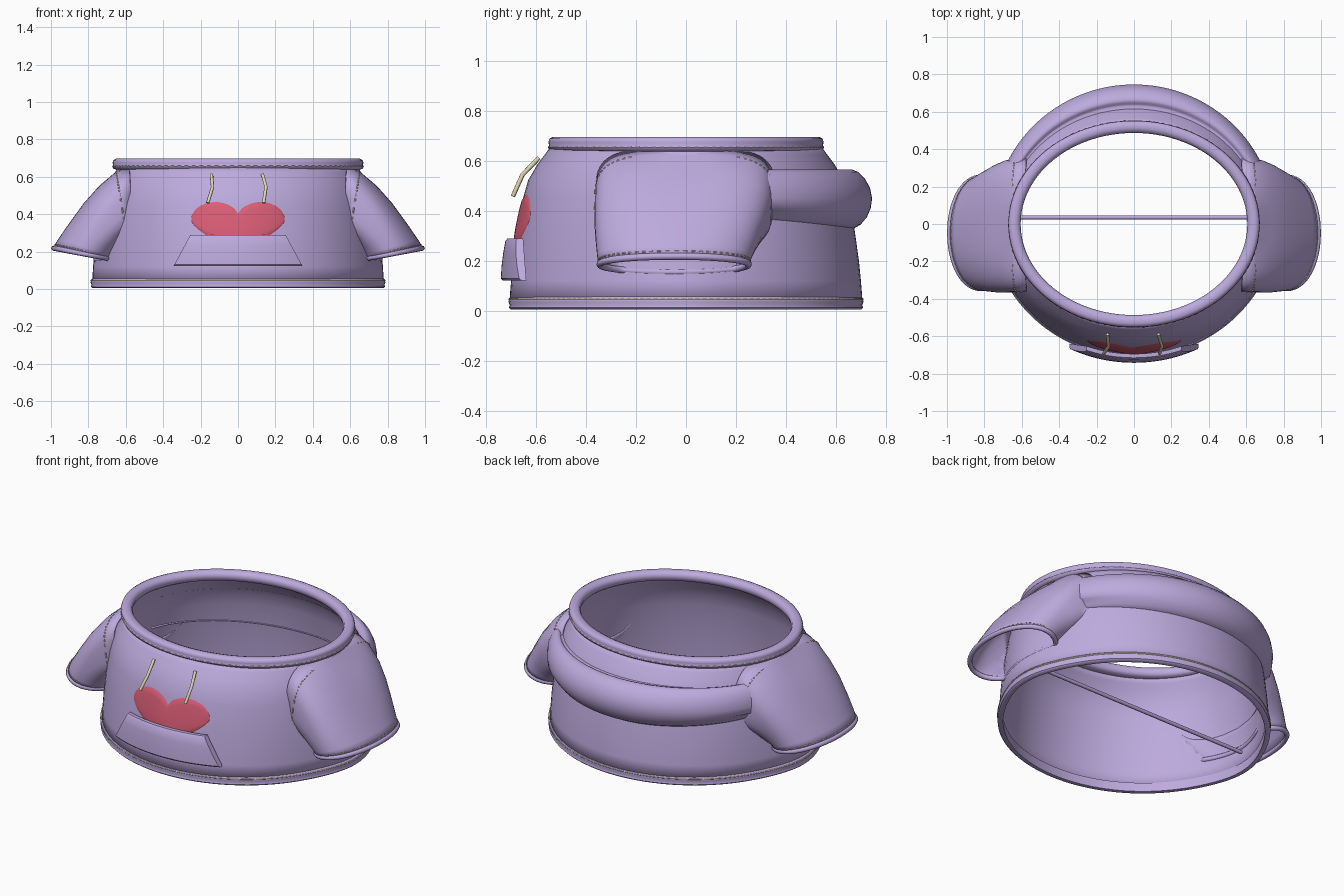
import bpy, bmesh, math

if "Cube" in bpy.data.objects:
    bpy.data.objects.remove(bpy.data.objects["Cube"])

def material(name, col):
    m = bpy.data.materials.new(name)
    m.diffuse_color = (*col, 1)
    m.use_nodes = True
    m.node_tree.nodes["Principled BSDF"].inputs["Base Color"].default_value = m.diffuse_color
    return m

LILAC = material("lilac fabric", (0.51, 0.405, 0.73))
RED = material("heart red", (0.70, 0.11, 0.18))
CREAM = material("cream cord", (0.76, 0.66, 0.46))

def grid(name, rings, mat, wrap=False, loop=False, caps=False, thick=0, angle=45):
    """Skin a list of point rows; wrap closes each row, loop joins last row to first."""
    bm = bmesh.new()
    v = [[bm.verts.new(p) for p in r] for r in rings]
    n, m = len(v), len(v[0])
    for i in range(n if loop else n - 1):
        for j in range(m if wrap else m - 1):
            a, b, k = v[i], v[(i + 1) % n], (j + 1) % m
            bm.faces.new((a[j], a[k], b[k], b[j]))
    if caps:
        bm.faces.new(v[0])
        bm.faces.new(v[-1])
    bmesh.ops.recalc_face_normals(bm, faces=bm.faces)
    me = bpy.data.meshes.new(name)
    bm.to_mesh(me)
    bm.free()
    me.materials.append(mat)
    ob = bpy.data.objects.new(name, me)
    bpy.context.collection.objects.link(ob)
    bpy.ops.object.select_all(action='DESELECT')
    bpy.context.view_layer.objects.active = ob
    ob.select_set(True)
    bpy.ops.object.shade_smooth_by_angle(angle=math.radians(angle))
    if thick:
        s = ob.modifiers.new("cloth thickness", 'SOLIDIFY')
        s.thickness, s.offset = thick, 0
    return ob

def tube(name, paths, radius, mat, cyclic=False, res=2):
    cu = bpy.data.curves.new(name, 'CURVE')
    cu.dimensions = '3D'
    cu.bevel_depth, cu.bevel_resolution, cu.use_fill_caps = radius, res, True
    for pts in paths:
        s = cu.splines.new('POLY')
        s.points.add(len(pts) - 1)
        for q, p in zip(s.points, pts):
            q.co = (*p, 1)
        s.use_cyclic_u = cyclic
    cu.materials.append(mat)
    ob = bpy.data.objects.new(name, cu)
    bpy.context.collection.objects.link(ob)
    return ob

def dashes(pts):
    return [pts[i:i + 2] for i in range(0, len(pts) - 1, 2)]

def bulge(y, z):
    """The lower body swells slightly under the arms."""
    return .03 * min(1, max(0, (.42 - z) / .25)) * math.exp(-(y / .24) ** 2)

def ellipse(rx, ry, z, n=96):
    pts = []
    for i in range(n):
        a = 2 * math.pi * i / n
        y = ry * math.sin(a)
        pts.append((rx * math.cos(a) + math.copysign(bulge(y, z), math.cos(a)) * min(1, abs(math.cos(a)) * 4), y, z))
    return pts

# Body: oval shell (z, rx, ry)
BODY = [(.03, .742, .70), (.12, .737, .693), (.2, .732, .685), (.32, .722, .668), (.45, .705, .645),
        (.52, .69, .625), (.58, .668, .59), (.62, .65, .56), (.655, .635, .535)]

def radii(z):
    z = min(max(z, BODY[0][0]), BODY[-1][0])
    for a, b in zip(BODY, BODY[1:]):
        if z <= b[0]:
            t = (z - a[0]) / (b[0] - a[0])
            return a[1] + t * (b[1] - a[1]), a[2] + t * (b[2] - a[2])

def front(x, z, off):
    rx, ry = radii(z)
    return (x, -(ry + off) * math.sqrt(1 - (x / (rx + off)) ** 2), z)

grid("body", [ellipse(rx, ry, z) for z, rx, ry in BODY], LILAC, wrap=True, thick=0.016)

# Neck band and hem: closed oval mouldings (offset, z)
def band(name, rx, ry, section):
    grid(name, [ellipse(rx + d, ry + d, z) for d, z in section], LILAC, wrap=True, loop=True, angle=60)

band("neck_band", .642, .523, [(-.03, .65), (-.036, .67), (-.028, .69), (-.01, .697), (.01, .697), (.024, .69),
     (.029, .675), (.025, .662), (.03, .655), (.024, .643), (.01, .638), (-.02, .64)])
band("hem", .737, .69, [(-.01, .005), (.012, .004), (.02, .012), (.016, .022), (.021, .035), (.019, .05),
     (.01, .059), (-.01, .058)])
tube("hem_stitches", [ellipse(.756, .709, .045, 160)], .0035, CREAM, cyclic=True, res=1)
tube("neck_stitches", dashes(ellipse(.670, .551, .656, 200)), .003, CREAM, res=0)

# Sleeves: (outer x, outer z, inner x, inner z, front y, back y, roundness) per ring
SLEEVE = [(.58, .645, .56, .27, -.355, .35, .5), (.65, .622, .59, .25, -.358, .345, .6),
          (.74, .545, .61, .23, -.36, .335, .68), (.82, .455, .63, .21, -.36, .31, .76),
          (.90, .345, .64, .19, -.355, .28, .85), (.955, .265, .65, .172, -.35, .258, .93),
          (.985, .218, .65, .155, -.345, .25, .97)]

def sleeve_ring(s, side, grow=0.0, n=64):
    ox, oz, ix, iz, y0, y1, e = s
    pts = []
    for i in range(n):
        a = 2 * math.pi * i / n
        c, d = math.cos(a), math.sin(a)
        c = math.copysign(abs(c) ** e, c) * (1 + grow)
        d = math.copysign(abs(d) ** e, d) * (1 + grow)
        x, z = (ox + ix) / 2 + c * (ox - ix) / 2, (oz + iz) / 2 + c * (oz - iz) / 2
        y = (y0 + y1) / 2 + d * (y1 - y0) / 2
        rx, ry = radii(z)          # inner half hugs the body wall
        x = max(x, rx * math.sqrt(1 - (y / ry) ** 2) + bulge(y, z) - .004)
        pts.append((side * x, y, z))
    return pts

for side, label in ((-1, "left"), (1, "right")):
    grid(label + "_sleeve", [sleeve_ring(s, side) for s in SLEEVE], LILAC, wrap=True, thick=0.012, angle=60)
    cuff = sleeve_ring(SLEEVE[-1], side)
    tube(label + "_cuff", [cuff], .014, LILAC, cyclic=True)
    edge = sleeve_ring((.976, .238, .65, .168, -.347, .253, .95), side, .017, 120)
    tube(label + "_cuff_stitches", dashes(edge[:30]) + dashes(edge[90:]), .003, CREAM, res=0)
    seam = sleeve_ring(SLEEVE[1], side, .02, 120)
    tube(label + "_shoulder_stitches", dashes(seam[8:36]) + dashes(seam[85:113]), .004, CREAM, res=0)

# Hood folded down behind the neck (radius at the back, z)
HOOD = [(.59, .56), (.63, .548), (.64, .55), (.648, .562), (.665, .566), (.69, .556), (.72, .525), (.738, .49),
        (.746, .45), (.74, .41), (.725, .375), (.70, .345), (.675, .331), (.65, .326)]
rows = []
for i in range(65):
    a = math.radians(14 + 152 * i / 64)
    lift = .04 * abs(math.cos(a)) ** 2
    rows.append([((.757 + (r - .746) * .6) * math.cos(a), r * math.sin(a),
                  z + (lift if z < .4 else 0)) for r, z in HOOD])
grid("folded_hood", rows, LILAC, angle=60)

# Front pocket: thin curved trapezoid
sec = [(.122, .025), (.122, .043), (.13, .05), (.18, .052), (.235, .052), (.28, .05), (.29, .043), (.29, .022)]
grid("front_pocket", [[front((.345 - (z - .122) * .54) * (k / 12 - 1), z, d) for z, d in sec] for k in range(25)],
     LILAC, wrap=True, caps=True, angle=40)

# Heart patch tucked into the pocket
rows = []
for i in range(41):
    x = .25 * math.sin(math.pi * (i / 40 - .5)) * .999
    top = .37 + .1 * math.sqrt(max(0, 1 - ((abs(x) - .12) / .13) ** 2))
    low = .37 - .17 * (1 - abs(x) / .25) ** .6
    row = []
    for j in range(13):
        t = j / 12
        puff = math.sqrt(max(0, 4 * t * (1 - t))) * math.sqrt(max(0, 1 - (x / .25) ** 2))
        row.append(front(x, low + (top - low) * t, .006 + .012 * puff ** .6))
    rows.append(row)
grid("heart_patch", rows, RED, angle=60)

# Drawstrings
tube("drawstrings", [[(-.142, -.59, .612), (-.136, -.655, .545), (-.162, -.693, .46)],
                     [(.131, -.59, .612), (.15, -.655, .545), (.137, -.693, .46)]], .009, CREAM)

# Thin inner crossbar
tube("inner_crossbar", [[(-.73, .035, .1), (.73, .035, .1)]], .011, LILAC)
